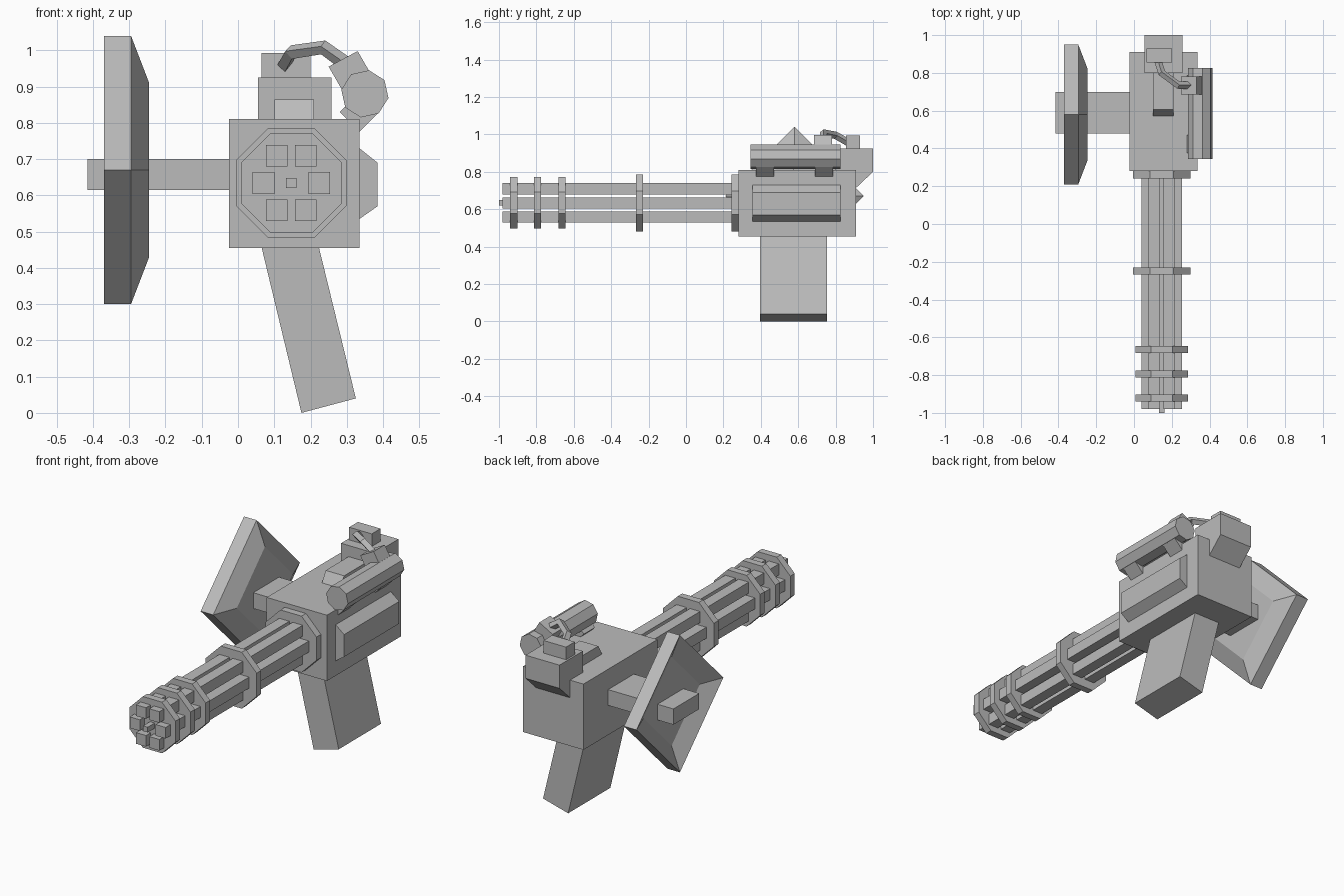
import bpy, bmesh, math
from mathutils import Vector

cube = bpy.data.objects.get("Cube")
if cube:
    bpy.data.objects.remove(cube, do_unlink=True)

grey = bpy.data.materials.new("plain grey")
grey.use_nodes = True
colour = (0.5, 0.5, 0.5, 1)
grey.diffuse_color = colour
grey.node_tree.nodes["Principled BSDF"].inputs["Base Color"].default_value = colour


def finish(name, bm):
    bmesh.ops.recalc_face_normals(bm, faces=bm.faces)
    mesh = bpy.data.meshes.new(name)
    bm.to_mesh(mesh)
    bm.free()
    mesh.materials.append(grey)
    obj = bpy.data.objects.new(name, mesh)
    bpy.context.collection.objects.link(obj)
    return obj


def loft(name, loops):
    """Skin a stack of equal-length point loops and cap both ends."""
    bm = bmesh.new()
    rings = [[bm.verts.new(p) for p in loop] for loop in loops]
    for a, b in zip(rings, rings[1:]):
        for i in range(len(a)):
            j = (i + 1) % len(a)
            bm.faces.new((a[i], a[j], b[j], b[i]))
    bm.faces.new(rings[0])
    bm.faces.new(rings[-1])
    return finish(name, bm)


def prism_y(name, profile, y0, y1):
    """Extrude an (x, z) profile along y."""
    return loft(name, [[(x, y, z) for x, z in profile] for y in (y0, y1)])


def prism_x(name, profile, x0, x1):
    """Extrude a (y, z) profile along x."""
    return loft(name, [[(x, y, z) for y, z in profile] for x in (x0, x1)])


def box(name, x0, x1, y0, y1, z0, z1):
    return prism_y(name, [(x0, z0), (x1, z0), (x1, z1), (x0, z1)], y0, y1)


def octagon(cx, cz, radius, turn):
    angles = [math.radians(turn + 45 * i) for i in range(8)]
    return [(cx + radius * math.cos(a), cz + radius * math.sin(a)) for a in angles]


# Main housing and handle
box("housing", -0.025, 0.335, 0.28, 0.91, 0.455, 0.81)
prism_y("handle", [(0.175, 0), (0.325, 0.04), (0.215, 0.49), (0.057, 0.49)], 0.395, 0.755)
prism_y("side_panel", [(0.33, 0.535), (0.335, 0.535), (0.385, 0.57), (0.385, 0.69),
                       (0.335, 0.73), (0.33, 0.73)], 0.355, 0.825)

# Rotary barrels around a central axle
CX, CZ = 0.147, 0.634
for i, (dx, dz) in enumerate([(-0.04, 0.075), (0.04, 0.075), (-0.077, 0),
                              (0.077, 0), (-0.04, -0.075), (0.04, -0.075)]):
    x, z = CX + dx, CZ + dz
    box(f"barrel_{i + 1}", x - 0.03, x + 0.03, -0.98, 0.29, z - 0.03, z + 0.03)
box("axle", CX - 0.014, CX + 0.014, -1, 0.29, CZ - 0.014, CZ + 0.014)

# Octagonal clamp rings
for i, (y, apothem) in enumerate([(-0.922, 0.138), (-0.795, 0.138), (-0.665, 0.138),
                                  (-0.25, 0.152), (0.26, 0.152)]):
    prism_y(f"clamp_ring_{i + 1}", octagon(CX, CZ, apothem / math.cos(math.pi / 8), 22.5),
            y - 0.018, y + 0.02)

# Support arm and hollow diamond shield
box("support_arm", -0.415, -0.02, 0.48, 0.70, 0.615, 0.70)


def diamond(x, r):
    return [(x, 0.58 + r, 0.67), (x, 0.58, 0.67 + r), (x, 0.58 - r, 0.67), (x, 0.58, 0.67 - r)]


loft("shield", [diamond(-0.245, 0.24), diamond(-0.295, 0.37),
                diamond(-0.37, 0.37), diamond(-0.32, 0.24)])

# Rear hopper, its cap and the ramp in front of it
prism_x("rear_hopper", [(0.80, 0.925), (1.0, 0.925), (1.0, 0.80), (0.91, 0.715), (0.80, 0.715)],
        0.055, 0.258)
box("hopper_cap", 0.065, 0.20, 0.855, 0.93, 0.92, 0.993)
prism_x("top_ramp", [(0.57, 0.805), (0.605, 0.865), (0.81, 0.865), (0.81, 0.805)], 0.10, 0.21)

# Side canister with two feet and a hose plug
prism_y("canister", octagon(0.35, 0.88, 0.066, 80), 0.345, 0.825)
for name, y in (("front_foot", 0.375), ("rear_foot", 0.69)):
    prism_y(name, [(0.335, 0.775), (0.385, 0.825), (0.335, 0.88), (0.28, 0.83)], y, y + 0.095)
prism_y("hose_plug", [(0.25, 0.955), (0.33, 0.998), (0.375, 0.92), (0.295, 0.877)], 0.685, 0.78)

# Square hose from the cap to the plug
path = [(0.125, 0.87, 0.955), (0.147, 0.80, 0.995), (0.235, 0.735, 1.008), (0.295, 0.735, 0.965)]
curve = bpy.data.curves.new("hose", "CURVE")
curve.dimensions = "3D"
curve.bevel_depth = 0.02
curve.bevel_resolution = 0
curve.use_fill_caps = True
spline = curve.splines.new("POLY")
spline.points.add(len(path) - 1)
for point, co in zip(spline.points, path):
    point.co = (*co, 1)
curve.materials.append(grey)
spline.use_smooth = False
bpy.context.collection.objects.link(bpy.data.objects.new("hose", curve))
